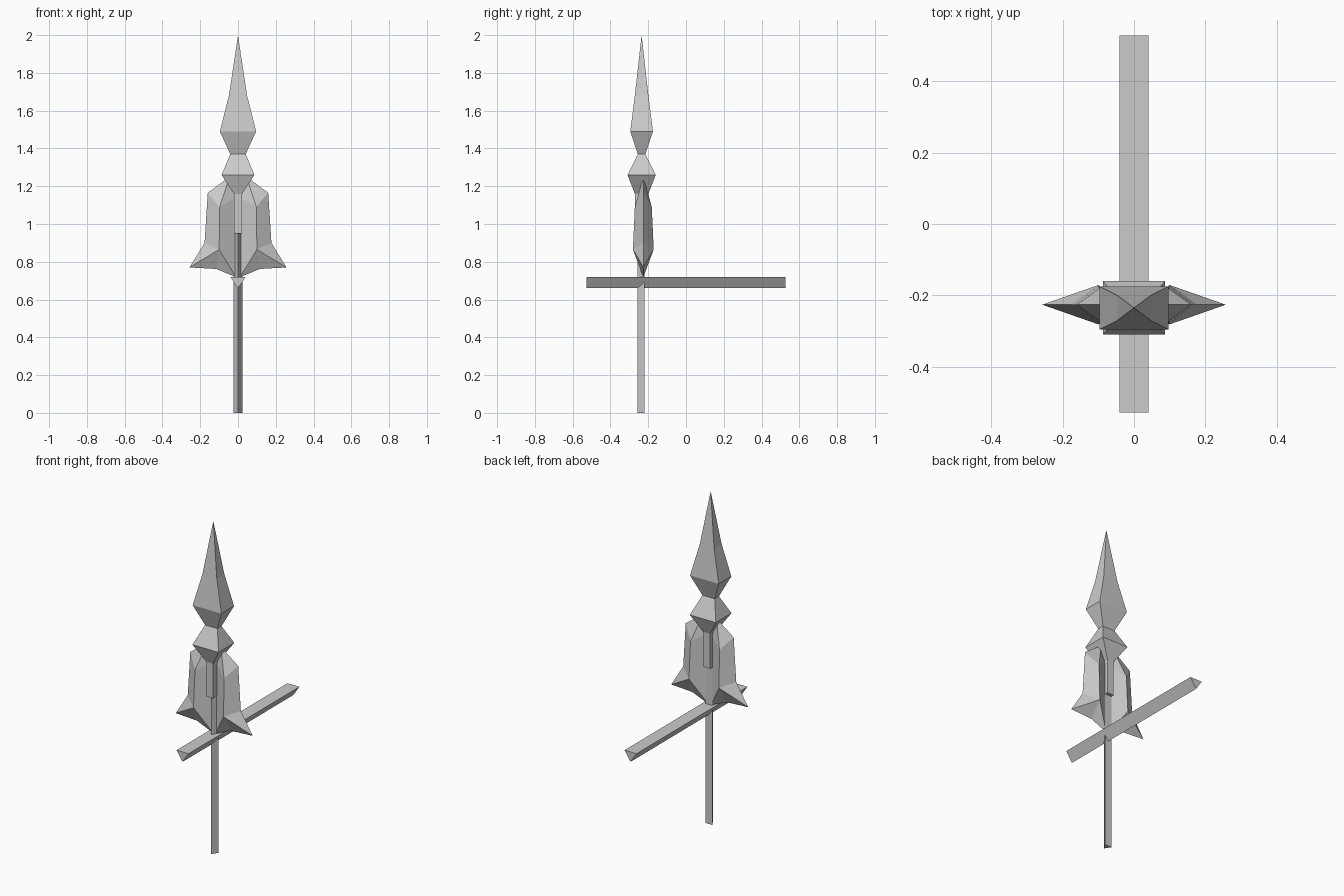
import bpy, bmesh
from math import radians
from mathutils import Matrix

if "Cube" in bpy.data.objects:
    bpy.data.objects.remove(bpy.data.objects["Cube"])

YC = -0.235  # depth of the spear axis


def make_object(name, bm):
    bmesh.ops.recalc_face_normals(bm, faces=bm.faces)
    mesh = bpy.data.meshes.new(name)
    bm.to_mesh(mesh)
    bm.free()
    ob = bpy.data.objects.new(name, mesh)
    bpy.context.collection.objects.link(ob)
    return ob


def prism(name, tri, start, end, place):
    """Extrude a triangle; place(u, v, t) maps it into the scene."""
    bm = bmesh.new()
    a = [bm.verts.new(place(u, v, start)) for u, v in tri]
    b = [bm.verts.new(place(u, v, end)) for u, v in tri]
    bm.faces.new(a)
    bm.faces.new(b)
    for i in range(3):
        j = (i + 1) % 3
        bm.faces.new((a[i], a[j], b[j], b[i]))
    return make_object(name, bm)


# three-sided shaft, ridge facing front
prism("shaft", [(-0.023, -0.219), (0.023, -0.219), (0, -0.256)], 0, 1.0,
      lambda u, v, t: (u, v, t))

# three-sided crossbar along y, ridge facing down
prism("crossbar", [(-0.04, 0.72), (0.04, 0.72), (0, 0.66)], -0.528, 0.528,
      lambda u, v, t: (u, t, v))

# spear head: rectangular sections (z, half width, half depth) up to a point
sections = [(0.95, 0.022, 0.036), (1.16, 0.022, 0.036), (1.26, 0.087, 0.075),
            (1.37, 0.041, 0.02), (1.49, 0.096, 0.06), (1.68, 0.048, 0.036)]
bm = bmesh.new()
rings = [[bm.verts.new((sx * w, YC + sy * d, z))
          for sx, sy in ((-1, -1), (1, -1), (1, 1), (-1, 1))]
         for z, w, d in sections]
bm.faces.new(rings[0])
for low, high in zip(rings, rings[1:]):
    for i in range(4):
        j = (i + 1) % 4
        bm.faces.new((low[i], low[j], high[j], high[i]))
apex = bm.verts.new((0, YC, 2.0))
for i in range(4):
    bm.faces.new((rings[-1][i], rings[-1][(i + 1) % 4], apex))
make_object("spear_head", bm)

# faceted wings: sharp outline in the middle plane, raised ridge on both sides
YW = -0.226
outline = [(0.045, 1.25), (0.16, 1.165), (0.177, 0.9), (0.257, 0.77),
           (0.115, 0.762), (0.01, 0.718), (0.012, 1.14)]
bm = bmesh.new()
top, shoulder, waist, tip, under, bottom, inner = [
    bm.verts.new((x, YW, z)) for x, z in outline]
for side in (-1, 1):
    a = bm.verts.new((0.097, YW + side * 0.045, 1.09))
    b = bm.verts.new((0.1, YW + side * 0.055, 0.865))
    for face in ((top, shoulder, a), (shoulder, waist, b, a), (waist, tip, b),
                 (tip, under, b), (under, bottom, b), (bottom, inner, a, b),
                 (inner, top, a)):
        bm.faces.new(face)
wings = make_object("wings", bm)
wings.modifiers.new("mirror", 'MIRROR').use_mirror_merge = False
